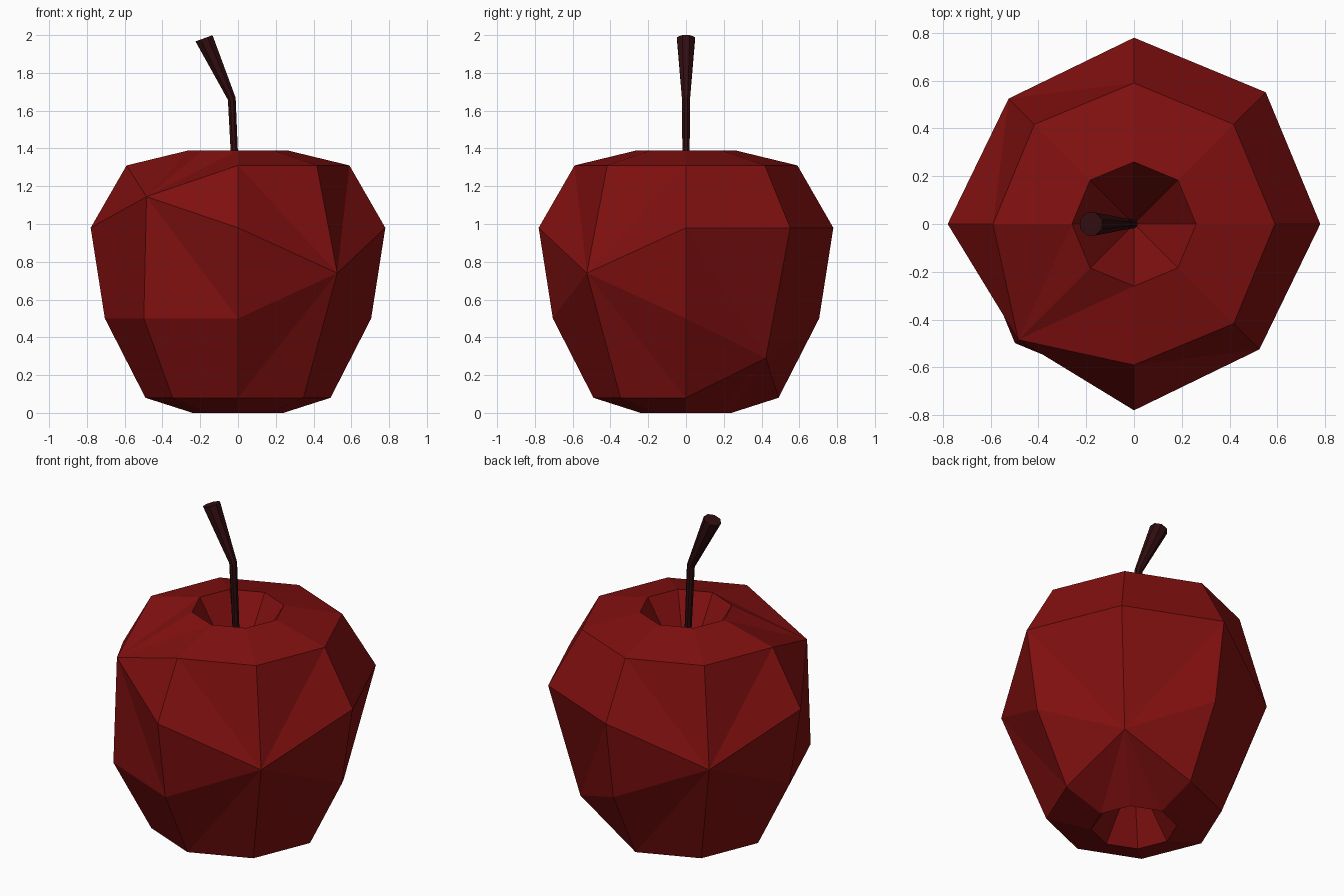
import bpy, bmesh, math
from mathutils import Vector, Matrix

cube = bpy.data.objects.get("Cube")
if cube:
    bpy.data.objects.remove(cube)


def material(name, colour):
    mat = bpy.data.materials.new(name)
    mat.use_nodes = True
    mat.diffuse_color = (*colour, 1)
    bsdf = mat.node_tree.nodes["Principled BSDF"]
    bsdf.inputs["Base Color"].default_value = (*colour, 1)
    bsdf.inputs["Roughness"].default_value = 0.8
    return mat


def finish(bm, name, mat):
    bmesh.ops.recalc_face_normals(bm, faces=bm.faces[:])
    mesh = bpy.data.meshes.new(name)
    bm.to_mesh(mesh)
    bm.free()
    mesh.materials.append(mat)
    obj = bpy.data.objects.new(name, mesh)
    bpy.context.collection.objects.link(obj)
    return obj


def bridge(bm, rings):
    for a, b in zip(rings, rings[1:]):
        n = len(a)
        for i in range(n):
            j = (i + 1) % n
            bm.faces.new((a[i], a[j], b[j], b[i]))


def fan(bm, ring, tip):
    for i, v in enumerate(ring):
        bm.faces.new((v, ring[(i + 1) % len(ring)], tip))


SIDES = 8
red = material("apple red", (0.22, 0.005, 0.005))
brown = material("stem brown", (0.03, 0.004, 0.005))

# Fruit body: eight-sided rings from the base rim to the top rim
profile = [(0.24, 0), (0.49, 0.08), (0.705, 0.5), (0.78, 0.98), (0.59, 1.31), (0.26, 1.39)]
bm = bmesh.new()
rings = []
for r, z in profile:
    angles = [math.tau * i / SIDES for i in range(SIDES)]
    rings.append([bm.verts.new((r * math.cos(a), r * math.sin(a), z)) for a in angles])
bridge(bm, rings)

# Dimples at the base and the crown
fan(bm, rings[0], bm.verts.new((0, 0, 0.36)))
fan(bm, rings[-1], bm.verts.new((0, 0, 0.97)))

# Chiselled corners: on each diagonal, one vertical edge collapses to its middle
corners = []
for column, low in ((1, 1), (3, 2), (5, 3), (7, 2)):
    a, b = rings[low][column], rings[low + 1][column]
    middle = (a.co + b.co) / 2
    bmesh.ops.pointmerge(bm, verts=[a, b], merge_co=middle)
    corners.append(a if a.is_valid else b)

# Crease the bent quads from each chiselled corner
for corner in corners:
    for face in [f for f in corner.link_faces if len(f.verts) == 4]:
        verts = list(face.verts)
        opposite = verts[(verts.index(corner) + 2) % 4]
        bmesh.utils.face_split(face, corner, opposite)
finish(bm, "fruit_body", red)

# Stem: bent, flaring towards the cut end
bm = bmesh.new()
stem = []
for x, z, radius, lean in ((0, 0.97, 0.018, 0), (-0.033, 1.663, 0.023, -15), (-0.18, 1.983, 0.052, -20)):
    tilt = Matrix.Rotation(math.radians(lean), 3, "Y")
    ring = []
    for i in range(SIDES):
        a = math.tau * (i + 0.5) / SIDES
        offset = tilt @ Vector((radius * math.cos(a), radius * math.sin(a), 0))
        ring.append(bm.verts.new(Vector((x, 0, z)) + offset))
    stem.append(ring)
bridge(bm, stem)
bm.faces.new(stem[0])
bm.faces.new(stem[-1])
finish(bm, "stem", brown)
